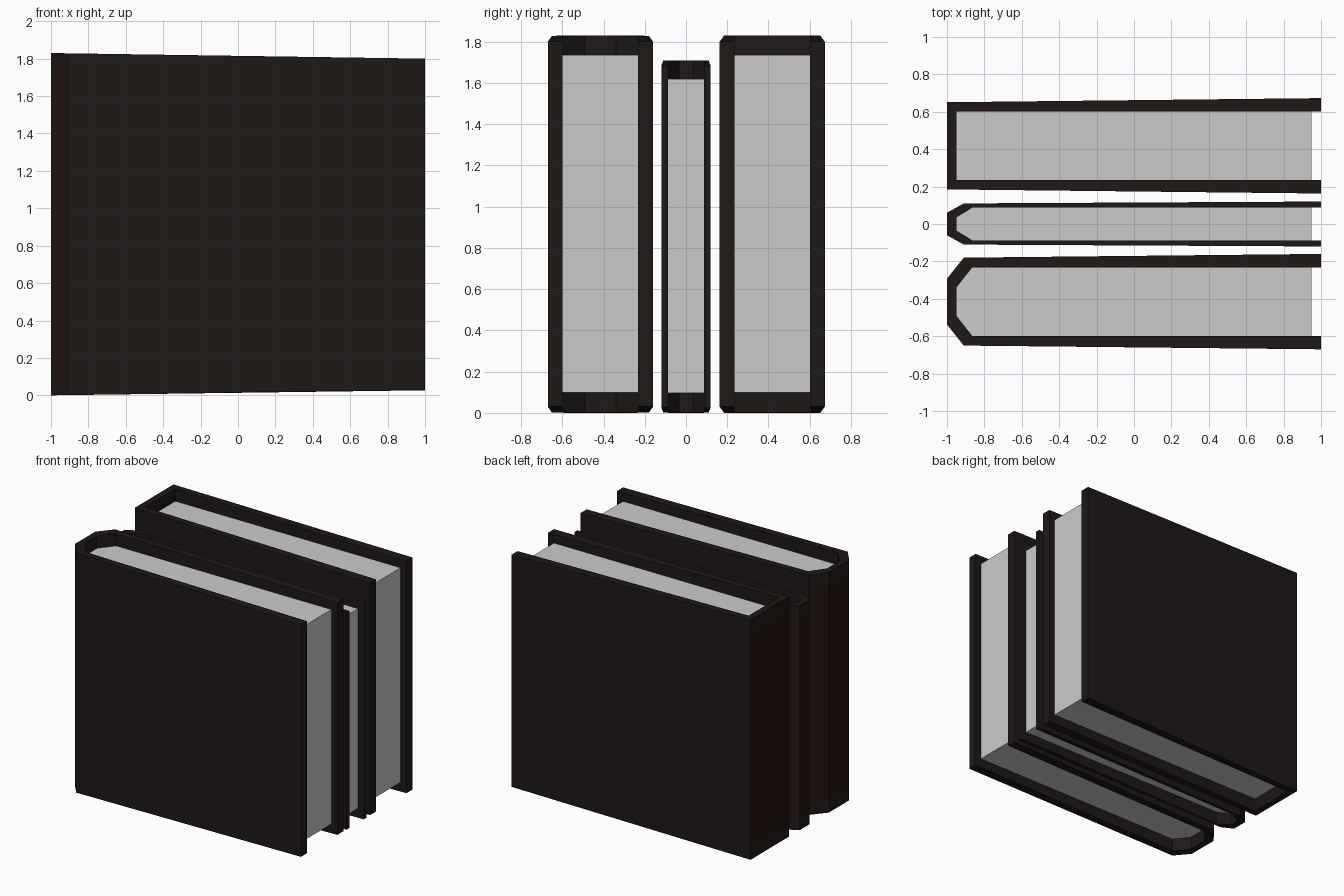
import bpy, bmesh

if "Cube" in bpy.data.objects:
    bpy.data.objects.remove(bpy.data.objects["Cube"])


def material(name, rgb):
    m = bpy.data.materials.new(name)
    m.diffuse_color = (*rgb, 1)
    m.use_nodes = True
    m.node_tree.nodes["Principled BSDF"].inputs["Base Color"].default_value = m.diffuse_color
    return m


board_mat = material("dark_board", (0.013, 0.009, 0.008))
spine_mat = material("dark_red_spine", (0.018, 0.007, 0.006))


def finish(bm, name, mats=()):
    bmesh.ops.recalc_face_normals(bm, faces=bm.faces)
    me = bpy.data.meshes.new(name)
    bm.to_mesh(me)
    bm.free()
    for m in mats:
        me.materials.append(m)
    ob = bpy.data.objects.new(name, me)
    bpy.context.collection.objects.link(ob)


def prism(bm, ring, levels):
    """Stacked side walls over a closed plan; levels are functions of x."""
    rows = [[bm.verts.new((x, y, z(x))) for x, y in ring] for z in levels]
    walls = []
    n = len(ring)
    for lo, hi in zip(rows, rows[1:]):
        walls.append([bm.faces.new((lo[i], lo[(i + 1) % n], hi[(i + 1) % n], hi[i]))
                      for i in range(n)])
    return rows, walls


def book(name, y, outer, inner, height, page_z, taper):
    """outer / inner: half plan of the cover, fore edge to spine, mirrored about y."""
    def mirror(half):
        return [(px, y - py) for px, py in half] + [(px, y + py) for px, py in half[::-1]]
    out, inn = mirror(outer), mirror(inner)
    n = len(out)

    # wrap-around cover, slightly taller at the spine
    bm = bmesh.new()
    levels = [lambda x: taper * (x + 1) / 2,
              lambda x: page_z[0],
              lambda x: page_z[1],
              lambda x: height - taper * (x + 1) / 2]
    rows, walls = prism(bm, out + inn[::-1], levels)
    for row in (rows[0], rows[-1]):
        for i in range(n - 1):
            bm.faces.new((row[i], row[i + 1], row[2 * n - 2 - i], row[2 * n - 1 - i]))
    # coloured panel on the spine
    for i in range(1, n - 2):
        walls[1][i].material_index = 1
    finish(bm, name + "_cover", (board_mat, spine_mat))

    # page block, set back from the fore edge
    bm = bmesh.new()
    pages = [(min(px, 0.95), py) for px, py in inn]
    rows, _ = prism(bm, pages, levels[1:3])
    bm.faces.new(rows[0])
    bm.faces.new(rows[1])
    finish(bm, name + "_pages")


# thick book with chamfered spine
book("front_book", -0.415,
     [(1, 0.255), (-0.91, 0.235), (-1, 0.123)],
     [(1, 0.183), (-0.865, 0.183), (-0.95, 0.075)],
     1.83, (0.10, 1.735), 0.03)
# thin book with chamfered spine
book("middle_book", 0.0,
     [(1, 0.12), (-0.91, 0.11), (-1, 0.06)],
     [(1, 0.087), (-0.865, 0.087), (-0.95, 0.035)],
     1.71, (0.097, 1.62), 0.027)
# thick book with flat spine
book("back_book", 0.418,
     [(1, 0.255), (-1, 0.233)],
     [(1, 0.183), (-0.95, 0.183)],
     1.83, (0.10, 1.735), 0.03)
